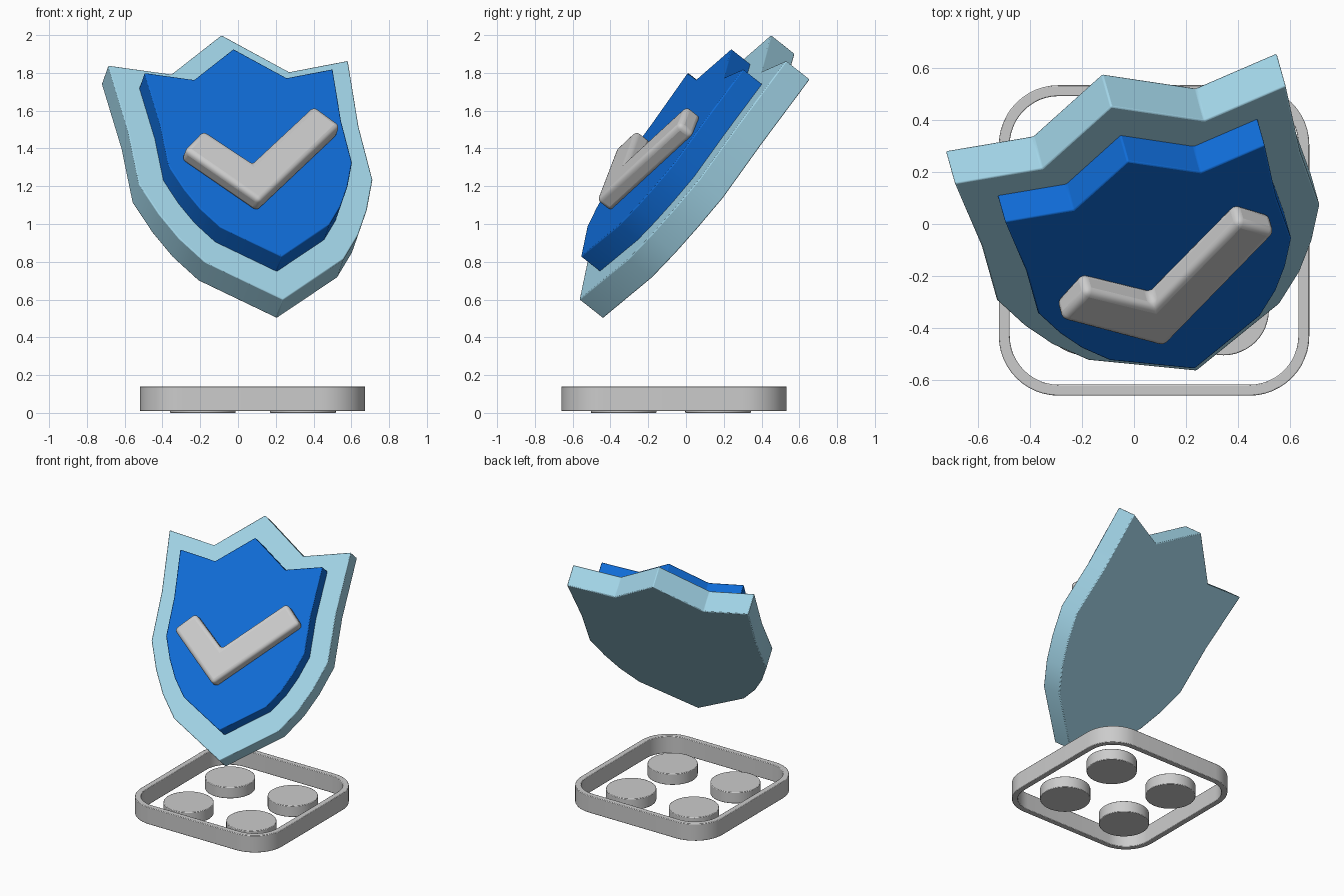
import bpy, bmesh, math
from mathutils import Matrix, Vector

if "Cube" in bpy.data.objects:
    bpy.data.objects.remove(bpy.data.objects["Cube"])

# Tilted frame of the shield: right, up, outward, with origin at the front tip
U = Vector((0.959, 0.283, 0.019)).normalized()
V = Vector((-0.187, 0.576, 0.795))
V = (V - U * V.dot(U)).normalized()
N = U.cross(V)
FRAME = Matrix.Translation((0.24, -0.565, 0.60)) @ Matrix((U, V, N)).transposed().to_4x4()


def material(name, rgb):
    m = bpy.data.materials.new(name)
    m.diffuse_color = (*rgb, 1)
    m.use_nodes = True
    m.node_tree.nodes["Principled BSDF"].inputs["Base Color"].default_value = m.diffuse_color
    return m


def finish(bm, name, mat=None, bevel=0, segments=2, angle=35):
    bmesh.ops.recalc_face_normals(bm, faces=bm.faces[:])
    me = bpy.data.meshes.new(name)
    bm.to_mesh(me)
    bm.free()
    ob = bpy.data.objects.new(name, me)
    bpy.context.collection.objects.link(ob)
    if mat:
        me.materials.append(mat)
    if bevel:
        b = ob.modifiers.new("bevel", 'BEVEL')
        b.width, b.segments = bevel, segments
        b.limit_method, b.angle_limit = 'ANGLE', math.radians(40)
    bpy.ops.object.select_all(action='DESELECT')
    ob.select_set(True)
    bpy.context.view_layer.objects.active = ob
    bpy.ops.object.shade_smooth_by_angle(angle=math.radians(angle))
    return ob


def plate(name, points, low, high, mat=None, **kw):
    """Extrude a 2D outline between two heights in the shield frame."""
    bm = bmesh.new()
    face = bm.faces.new([bm.verts.new((x, y, low)) for x, y in points])
    ext = bmesh.ops.extrude_face_region(bm, geom=[face])["geom"]
    top = [g for g in ext if isinstance(g, bmesh.types.BMVert)]
    bmesh.ops.translate(bm, verts=top, vec=(0, 0, high - low))
    ob = finish(bm, name, mat, **kw)
    ob.matrix_world = FRAME
    return ob


# Shield outline: right half from below the peak to above the tip, mirrored
half = [(0.325, 1.508), (0.662, 1.575), (0.637, 1.14), (0.645, 0.785),
        (0.575, 0.585), (0.495, 0.42), (0.383, 0.26)]
outline = [(0, 1.761)] + half + [(0, 0)] + [(-x, y) for x, y in reversed(half)]
inner = [(x * 0.785, 0.187 + y * 0.785) for x, y in outline]

plate("shield_back", outline, -0.164, 0,
      material("light_blue", (0.36, 0.66, 0.80)), bevel=0.006)
plate("shield_front", inner, -0.01, 0.13,
      material("blue", (0.005, 0.15, 0.68)), bevel=0.006)

# Check mark on the shield face
tick = [(-0.083, 0.487), (0.462, 0.985), (0.338, 1.12),
        (-0.072, 0.75), (-0.3, 0.972), (-0.432, 0.842)]
plate("check_mark", tick, 0.12, 0.222, bevel=0.028, segments=4)

# Base ring: rounded square wall
CX, CY = 0.077, -0.063


def rounded_square(bm, half_size, radius, z, steps=12):
    verts = []
    c = half_size - radius
    for q, (sx, sy) in enumerate(((1, 1), (-1, 1), (-1, -1), (1, -1))):
        for i in range(steps + 1):
            a = math.pi / 2 * (q + i / steps)
            verts.append(bm.verts.new((CX + sx * c + radius * math.cos(a),
                                       CY + sy * c + radius * math.sin(a), z)))
    return verts


bm = bmesh.new()
loops = [rounded_square(bm, s, r, z) for s, r, z in
         ((0.596, 0.23, 0.01), (0.596, 0.23, 0.14),
          (0.554, 0.188, 0.14), (0.554, 0.188, 0.01))]
for k, a in enumerate(loops):
    b = loops[(k + 1) % 4]
    for i in range(len(a)):
        j = (i + 1) % len(a)
        bm.faces.new((a[i], a[j], b[j], b[i]))
finish(bm, "base_ring", bevel=0.004)

# Four round feet inside the ring
for name, sx, sy in (("front_left", -1, -1), ("front_right", 1, -1),
                     ("back_left", -1, 1), ("back_right", 1, 1)):
    bm = bmesh.new()
    bmesh.ops.create_cone(bm, cap_ends=True, segments=48, radius1=0.174, radius2=0.174,
                          depth=0.085, matrix=Matrix.Translation(
                              (0.079 + sx * 0.265, -0.08 + sy * 0.25, 0.0425)))
    finish(bm, "foot_" + name, bevel=0.004)
